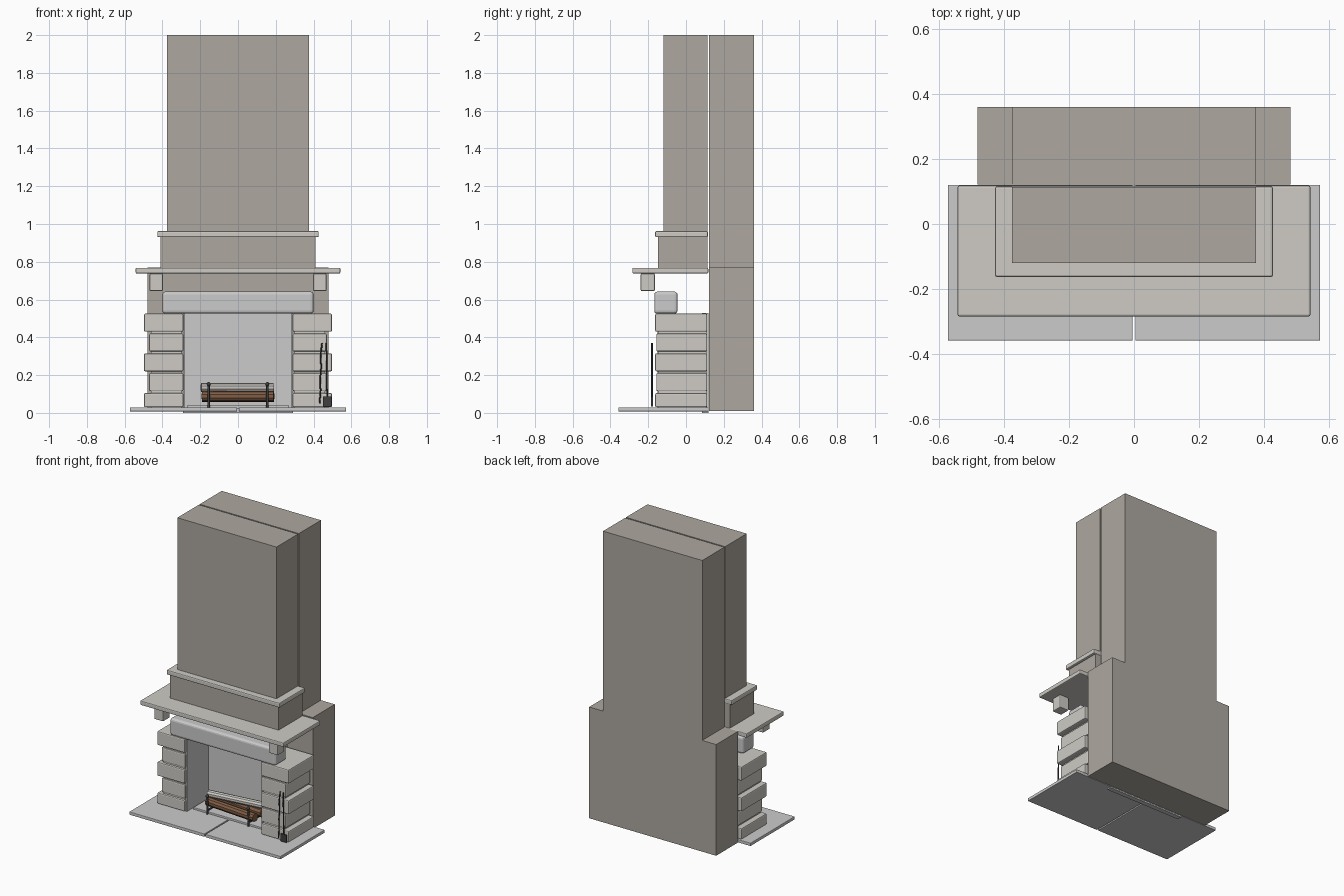
import bpy, math
from mathutils import Vector

if "Cube" in bpy.data.objects:
    bpy.data.objects.remove(bpy.data.objects["Cube"])


def material(name, rgb):
    m = bpy.data.materials.new(name)
    m.diffuse_color = (*rgb, 1)
    m.use_nodes = True
    m.node_tree.nodes["Principled BSDF"].inputs["Base Color"].default_value = m.diffuse_color
    return m


STONE = material("pale_stone", (0.62, 0.60, 0.56))
PLASTER = material("warm_plaster", (0.42, 0.39, 0.35))
WOOD = material("wood", (0.22, 0.11, 0.06))
IRON = material("iron", (0.05, 0.05, 0.05))


def finish(ob, name, mat, bevel=0, segments=2):
    ob.name = name
    if mat:
        ob.data.materials.append(mat)
    if bevel:
        b = ob.modifiers.new("bevel", 'BEVEL')
        b.width, b.segments = bevel, segments
    return ob


def box(name, x, y, z, mat=None, bevel=0, segments=2):
    lo, hi = Vector((x[0], y[0], z[0])), Vector((x[1], y[1], z[1]))
    bpy.ops.mesh.primitive_cube_add(size=1, location=(lo + hi) / 2)
    ob = bpy.context.object
    ob.scale = hi - lo
    bpy.ops.object.transform_apply(location=False, rotation=False, scale=True)
    return finish(ob, name, mat, bevel, segments)


def prism(name, outline, y0, y1, mat):
    n = len(outline)
    verts = [(x, y, z) for y in (y0, y1) for x, z in outline]
    faces = [list(range(n)), list(range(2 * n - 1, n - 1, -1))]
    faces += [[i, i + n, (i + 1) % n + n, (i + 1) % n] for i in range(n)]
    me = bpy.data.meshes.new(name)
    me.from_pydata(verts, [], faces)
    ob = bpy.data.objects.new(name, me)
    bpy.context.collection.objects.link(ob)
    return finish(ob, name, mat)


def rod(name, a, b, r, mat, sides=12):
    a, b = Vector(a), Vector(b)
    bpy.ops.mesh.primitive_cylinder_add(vertices=sides, radius=r, depth=(b - a).length,
                                        location=(a + b) / 2)
    ob = bpy.context.object
    ob.rotation_euler = (b - a).to_track_quat('Z', 'Y').to_euler()
    bpy.ops.object.shade_smooth_by_angle()
    return finish(ob, name, mat)


def ball(name, p, r, mat):
    bpy.ops.mesh.primitive_uv_sphere_add(segments=12, ring_count=8, radius=r, location=p)
    bpy.ops.object.shade_smooth()
    return finish(bpy.context.object, name, mat)


def wire(name, pts, r, mat):
    cu = bpy.data.curves.new(name, 'CURVE')
    cu.dimensions, cu.bevel_depth, cu.bevel_resolution = '3D', r, 2
    cu.use_fill_caps = True
    sp = cu.splines.new('POLY')
    sp.points.add(len(pts) - 1)
    for p, co in zip(sp.points, pts):
        p.co = (*co, 1)
    ob = bpy.data.objects.new(name, cu)
    bpy.context.collection.objects.link(ob)
    return finish(ob, name, mat)


# Stepped chimney behind, and chimney breast in front with a narrow gap
half = [(0.48, 0.01), (0.48, 0.77), (0.375, 0.77), (0.375, 2.0)]
prism("back_chimney", half + [(-x, z) for x, z in reversed(half)], 0.122, 0.36, PLASTER)
box("front_chimney", (-0.375, 0.375), (-0.12, 0.113), (0.95, 2.0), PLASTER)

# Frieze, cornice and mantel shelf
box("frieze", (-0.41, 0.41), (-0.147, 0.113), (0.765, 0.94), PLASTER)
box("cornice", (-0.427, 0.427), (-0.163, 0.116), (0.93, 0.963), STONE, 0.007)
box("mantel_shelf", (-0.542, 0.542), (-0.284, 0.118), (0.738, 0.768), STONE, 0.006)

# Lintel with rounded edges
box("lintel", (-0.40, 0.40), (-0.168, -0.045), (0.525, 0.642), None, 0.016, 3)

# Hearth slabs, pillars and corbels on both sides
for s, side in ((-1, "left"), (1, "right")):
    def span(a, b):
        return (min(s * a, s * b), max(s * a, s * b))
    box("hearth_" + side, span(0.004, 0.572), (-0.358, 0.12), (0.008, 0.029), None, 0.003)
    box("pillar_core_" + side, span(0.298, 0.46), (-0.148, 0.108), (0.02, 0.52), STONE)
    for i in range(5):
        wide = i % 2 == 0
        z0 = 0.03 if i == 0 else 0.01 + 0.105 * i
        box(f"pillar_block_{side}_{i + 1}", span(0.289, 0.498 if wide else 0.47),
            (-0.163 if wide else -0.157, 0.112), (z0, 0.105 * (i + 1)), STONE, 0.007)
    box("corbel_" + side, span(0.398, 0.468), (-0.24, -0.165), (0.645, 0.738), STONE, 0.006)
    box("firebox_side_" + side, span(0.281, 0.291), (-0.15, 0.11), (0.02, 0.525))

# Firebox back and floor
box("firebox_back", (-0.29, 0.29), (0.085, 0.118), (0.0, 0.53))
box("firebox_floor", (-0.268, 0.268), (-0.10, 0.09), (0.02, 0.042), None, 0.003)

# Andirons
for s, side in ((-1, "left"), (1, "right")):
    x = s * 0.155
    rod("andiron_post_" + side, (x, -0.11, 0.029), (x, -0.11, 0.15), 0.006, IRON)
    ball("andiron_knob_" + side, (x, -0.11, 0.152), 0.011, IRON)
    rod("andiron_bar_" + side, (x, -0.11, 0.055), (x, 0.05, 0.055), 0.006, IRON)
    rod("andiron_foot_" + side, (x, 0.05, 0.03), (x, 0.05, 0.06), 0.006, IRON)

# Logs
rod("front_log", (-0.19, -0.055, 0.088), (0.19, -0.085, 0.088), 0.028, WOOD, 10)
rod("back_log", (-0.19, 0.03, 0.088), (0.19, 0.0, 0.088), 0.03, WOOD, 10)
rod("top_log", (-0.195, -0.04, 0.134), (0.187, 0.01, 0.134), 0.024, STONE, 10)

# Fire tools leaning by the right pillar
wire("poker", [(0.432, -0.18, 0.05), (0.437, -0.18, 0.12), (0.435, -0.18, 0.18),
               (0.44, -0.18, 0.24), (0.438, -0.18, 0.31), (0.445, -0.18, 0.37)], 0.004, IRON)
rod("shovel_handle", (0.472, -0.18, 0.06), (0.468, -0.18, 0.37), 0.004, IRON)
box("shovel_blade", (0.449, 0.495), (-0.184, -0.176), (0.035, 0.086), IRON)
